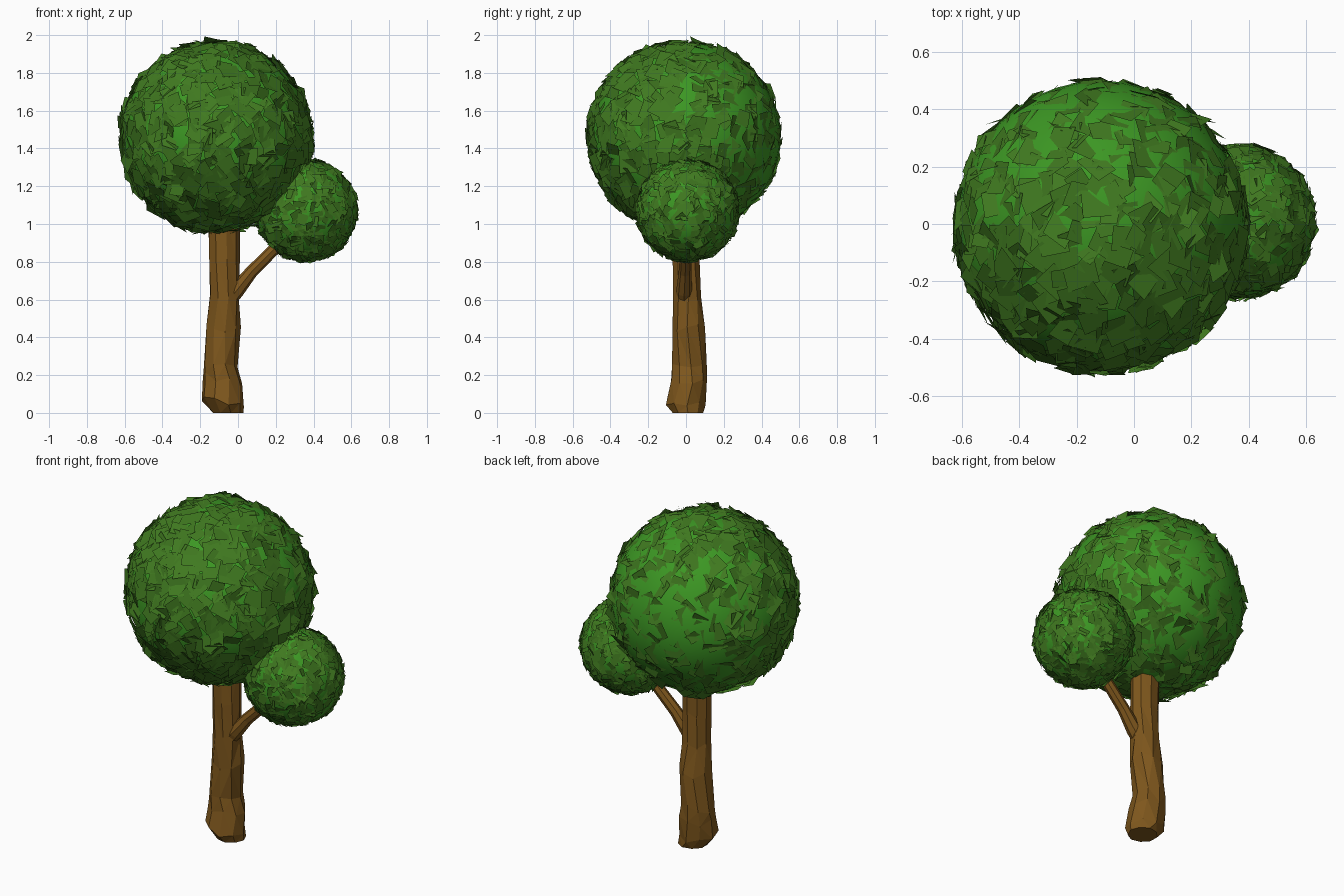
import bpy, bmesh, math, random
from mathutils import Vector, Matrix

if "Cube" in bpy.data.objects:
    bpy.data.objects.remove(bpy.data.objects["Cube"])

random.seed(7)


def material(name, rgb):
    m = bpy.data.materials.new(name)
    m.diffuse_color = (*rgb, 1)
    m.use_nodes = True
    m.node_tree.nodes["Principled BSDF"].inputs["Base Color"].default_value = m.diffuse_color
    return m


BARK = material("bark", (0.21, 0.095, 0.012))
CROWN = material("crown_green", (0.045, 0.31, 0.017))
LEAF = material("leaf_green", (0.05, 0.19, 0.014))


def finish(bm, name, mat, smooth=False):
    me = bpy.data.meshes.new(name)
    bm.to_mesh(me)
    bm.free()
    ob = bpy.data.objects.new(name, me)
    bpy.context.collection.objects.link(ob)
    me.materials.append(mat)
    for p in me.polygons:
        p.use_smooth = smooth
    return ob


def loft(name, rings, mat, smooth=False):
    """Skin a list of closed vertex rings and cap both ends."""
    bm = bmesh.new()
    vs = [[bm.verts.new(p) for p in r] for r in rings]
    n = len(vs[0])
    for a, b in zip(vs, vs[1:]):
        for i in range(n):
            j = (i + 1) % n
            bm.faces.new((a[i], a[j], b[j], b[i]))
    bm.faces.new(vs[0][::-1])
    bm.faces.new(vs[-1])
    bmesh.ops.triangulate(bm, faces=[f for f in bm.faces if len(f.verts) == 4])
    bmesh.ops.recalc_face_normals(bm, faces=bm.faces)
    return finish(bm, name, mat, smooth)


# trunk: rings given as z, x range, y range, twist
sections = [
    (0.00, -0.135, 0.030, -0.070, 0.090, 0.0),
    (0.06, -0.190, 0.030, -0.110, 0.100, 0.1),
    (0.17, -0.188, 0.020, -0.082, 0.110, 0.2),
    (0.24, -0.182, -0.004, -0.075, 0.110, 0.1),
    (0.45, -0.165, 0.014, -0.070, 0.100, -0.1),
    (0.62, -0.150, 0.006, -0.070, 0.080, 0.1),
    (0.80, -0.156, 0.010, -0.070, 0.072, 0.0),
    (1.05, -0.162, 0.008, -0.070, 0.075, 0.0),
]
rings = []
for z, x0, x1, y0, y1, tw in sections:
    ring = []
    for i in range(9):
        a = math.tau * i / 9 + tw
        k = random.uniform(0.98, 1.05)
        dz = random.uniform(-0.025, 0.025) if 0.05 < z < 1 else 0
        ring.append(((x0 + x1) / 2 + (x1 - x0) / 2 * k * math.cos(a),
                     (y0 + y1) / 2 + (y1 - y0) / 2 * k * math.sin(a), z + dz))
    rings.append(ring)
loft("trunk", rings, BARK)

# side branch: tapered tube rising into the small crown
path = [(-0.06, -0.01, 0.58, 0.036), (-0.01, -0.01, 0.645, 0.042),
        (0.07, -0.005, 0.745, 0.034), (0.17, 0.0, 0.845, 0.032), (0.30, 0.0, 0.98, 0.026)]
axis = Vector((0.36, 0, 0.40)).normalized()
side = Vector((0, 1, 0))
up = axis.cross(side)
rings = [[Vector((x, y, z)) + r * (math.cos(math.tau * i / 8) * side + math.sin(math.tau * i / 8) * up)
          for i in range(8)] for x, y, z, r in path]
loft("branch", rings, BARK)


def crown(name, center, radius, count, size, shift):
    """Smooth ball covered by a shell of tilted irregular quads."""
    c = Vector(center)
    bm = bmesh.new()
    bmesh.ops.create_uvsphere(bm, u_segments=40, v_segments=24, radius=radius,
                              matrix=Matrix.Translation(c))
    finish(bm, name, CROWN, True)
    bm = bmesh.new()
    for i in range(count):
        z = 1 - 2 * (i + 0.5) / count
        a = i * math.pi * (3 - math.sqrt(5)) + random.uniform(-0.12, 0.12)
        r = math.sqrt(1 - z * z)
        n = Vector((r * math.cos(a), r * math.sin(a), z))
        tilt = Vector([random.gauss(0, 0.2) for _ in range(3)])
        frame = (n + tilt).to_track_quat('Z', 'Y').to_matrix()
        frame = frame @ Matrix.Rotation(random.uniform(0, math.tau), 3, 'Z')
        s = size * random.uniform(0.75, 1.15)
        at = c + Vector(shift) + n * radius * random.uniform(0.995, 1.02)
        quad = []
        for sx, sy in ((-1, -1), (1, -1), (1, 1), (-1, 1)):
            k = Vector((sx * 0.55 * random.uniform(0.7, 1.15), sy * 0.45 * random.uniform(0.7, 1.15), 0))
            p = at + frame @ (k * s) - c
            p.length = min(p.length, radius * 1.075)
            quad.append(bm.verts.new(c + p))
        bm.faces.new(quad)
    finish(bm, name + "_leaves", LEAF)


# large main crown and small side crown
crown("main_crown", (-0.115, 0.0, 1.46), 0.50, 850, 0.098, (0, -0.012, 0))
crown("side_crown", (0.362, 0.008, 1.07), 0.265, 620, 0.058, (0, 0, 0))
